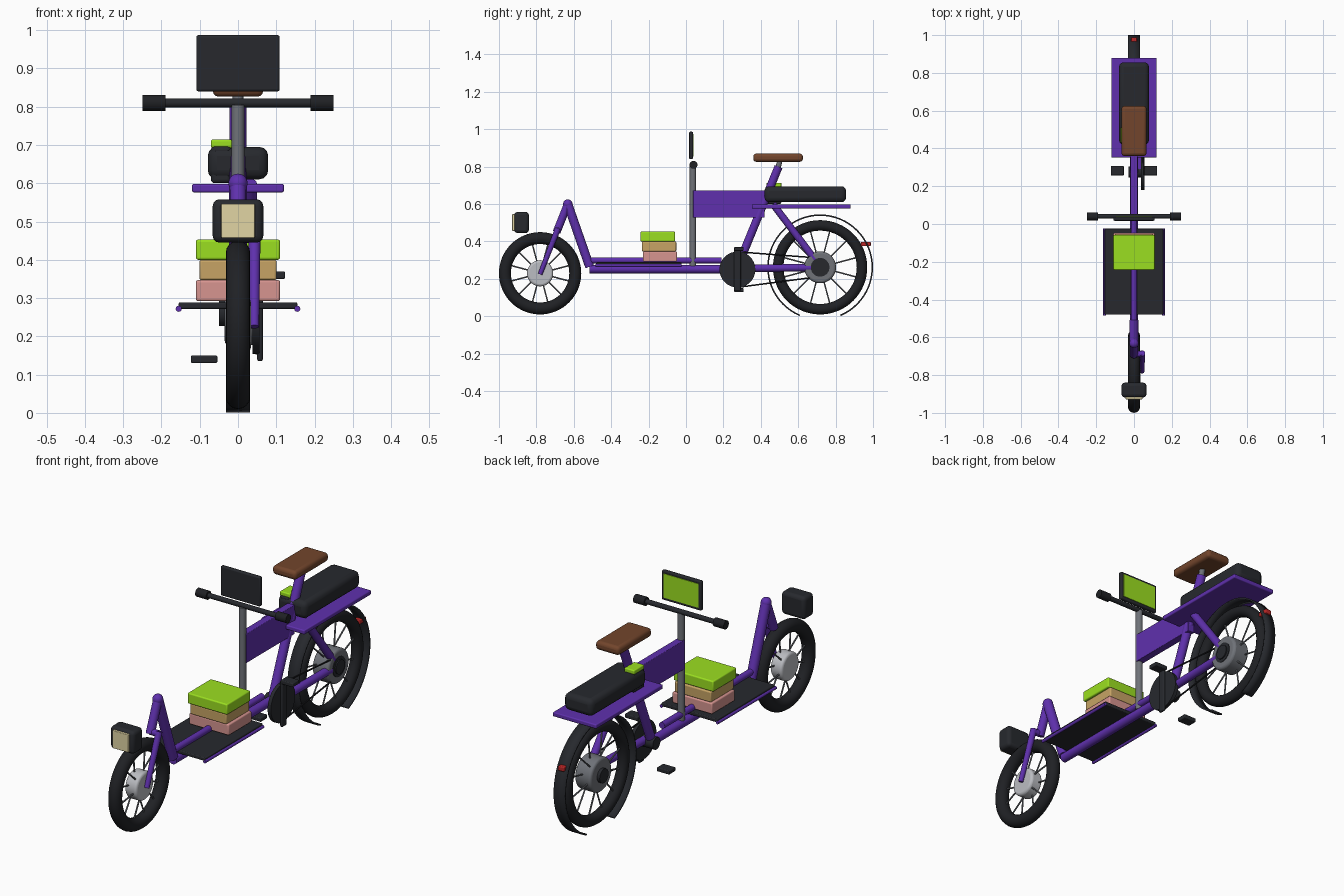
import bpy, bmesh, math
from mathutils import Vector

if "Cube" in bpy.data.objects:
    bpy.data.objects.remove(bpy.data.objects["Cube"])


def mat(name, c):
    m = bpy.data.materials.new(name)
    m.diffuse_color = (*c, 1)
    m.use_nodes = True
    m.node_tree.nodes["Principled BSDF"].inputs["Base Color"].default_value = m.diffuse_color
    return m


PURPLE = mat("purple", (0.115, 0.03, 0.42))
BLACK = mat("black", (0.02, 0.022, 0.027))
RUBBER = mat("rubber", (0.014, 0.015, 0.018))
STEEL = mat("steel", (0.16, 0.17, 0.19))
SILVER = mat("silver", (0.5, 0.51, 0.54))
GREEN = mat("green", (0.33, 0.74, 0.015))
BROWN = mat("brown", (0.17, 0.06, 0.025))
PINK = mat("pink", (0.68, 0.30, 0.28))
TAN = mat("tan", (0.57, 0.37, 0.13))
CREAM = mat("cream", (0.75, 0.66, 0.37))
RED = mat("red", (0.5, 0.02, 0.02))


def finish(ob, name, m):
    ob.name = name
    ob.data.materials.append(m)
    bpy.ops.object.select_all(action='DESELECT')
    ob.select_set(True)
    bpy.context.view_layer.objects.active = ob
    bpy.ops.object.shade_smooth_by_angle(angle=math.radians(40))
    return ob


def box(name, x, y, z, m, bevel=0.006):
    """Box from (min, max) ranges, with rounded edges."""
    bpy.ops.mesh.primitive_cube_add(size=1)
    ob = bpy.context.object
    for v in ob.data.vertices:
        v.co = [(r[0] + r[1]) / 2 + c * (r[1] - r[0]) for r, c in zip((x, y, z), v.co)]
    if bevel:
        b = ob.modifiers.new("bevel", 'BEVEL')
        b.width, b.segments = bevel, 3
    return finish(ob, name, m)


def tube(name, a, b, r, m, r2=None, sides=24):
    """Straight round bar from a to b."""
    a, b = Vector(a), Vector(b)
    d = b - a
    bpy.ops.mesh.primitive_cone_add(vertices=sides, radius1=r, radius2=r if r2 is None else r2,
                                    depth=d.length, location=(a + b) / 2,
                                    rotation=d.to_track_quat('Z', 'Y').to_euler())
    return finish(bpy.context.object, name, m)


def wheel(name, y, z, R, minor, hub_r, hub_x, hub_mat):
    bpy.ops.mesh.primitive_torus_add(major_segments=64, minor_segments=16, major_radius=R - minor,
                                     minor_radius=minor, location=(0, y, z),
                                     rotation=(0, math.pi / 2, 0))
    finish(bpy.context.object, name + "_tyre", RUBBER)
    hub = tube(name + "_hub", (hub_x[0], y, z), (hub_x[1], y, z), hub_r, hub_mat, sides=40)
    b = hub.modifiers.new("bevel", 'BEVEL')
    b.width, b.segments = 0.012, 3
    for i in range(12):
        t = math.tau * (i + 0.5) / 12
        c, s = math.cos(t), math.sin(t)
        k = 0.014 * (-1) ** i
        tube(name + "_spoke", (k, y + c * hub_r * 0.9, z + s * hub_r * 0.9),
             (0, y + c * (R - minor * 1.5), z + s * (R - minor * 1.5)), 0.004, STEEL, sides=8)


# Wheels
FY, FZ, RY, RZ = -0.78, 0.23, 0.717, 0.262
wheel("front_wheel", FY, FZ, 0.22, 0.032, 0.07, (-0.032, 0.034), SILVER)
wheel("rear_wheel", RY, RZ, 0.252, 0.028, 0.085, (-0.035, 0.055), STEEL)
tube("rear_axle_cap", (-0.05, RY, RZ), (0.064, RY, RZ), 0.035, BLACK)

# Rear mudguard: thin arc open at the bottom
bm = bmesh.new()
rows = []
for i in range(57):
    t = math.radians(-67 + 314 * i / 56)
    rows.append([bm.verts.new((x, RY + 0.279 * math.cos(t), RZ + 0.279 * math.sin(t)))
                 for x in (-0.031, 0.031)])
for p, q in zip(rows, rows[1:]):
    bm.faces.new((p[0], p[1], q[1], q[0]))
bmesh.ops.recalc_face_normals(bm, faces=bm.faces)
me = bpy.data.meshes.new("mudguard")
bm.to_mesh(me)
bm.free()
guard = bpy.data.objects.new("mudguard", me)
bpy.context.collection.objects.link(guard)
guard.modifiers.new("thickness", 'SOLIDIFY').thickness = 0.008
guard.modifiers["thickness"].offset = 0
finish(guard, "mudguard", BLACK)
box("tail_light", (-0.016, 0.016), (0.935, 0.988), (0.375, 0.398), RED, 0.004)

# Front fork and head tubes
apex = (0, -0.632, 0.60)
tube("head_tube", apex, (0, -0.692, 0.45), 0.021, PURPLE)
tube("fork_crown", (0, -0.688, 0.46), (0.043, -0.688, 0.46), 0.016, PURPLE)
tube("fork_leg", (0.043, -0.684, 0.47), (0.043, FY, FZ - 0.005), 0.016, PURPLE, 0.012)
tube("front_down_tube", apex, (0, -0.515, 0.265), 0.024, PURPLE)
bpy.ops.mesh.primitive_uv_sphere_add(segments=24, ring_count=12, radius=0.025, location=apex)
finish(bpy.context.object, "head_joint", PURPLE)

# Main frame
tube("lower_tube", (0, -0.515, 0.252), (0, 0.28, 0.252), 0.022, PURPLE)
tube("upper_tube", (0, -0.53, 0.299), (0, 0.19, 0.299), 0.016, PURPLE)
tube("seat_tube", (0, 0.27, 0.25), (0, 0.495, 0.80), 0.022, PURPLE)
tube("seat_post", (0, 0.488, 0.78), (0, 0.503, 0.835), 0.014, STEEL)
tube("chain_stay", (0.03, 0.28, 0.256), (0.038, RY - 0.03, 0.26), 0.02, PURPLE)
tube("seat_stay", (0.03, 0.465, 0.60), (0.038, RY - 0.01, 0.28), 0.019, PURPLE)
box("frame_panel", (-0.019, 0.019), (0.038, 0.42), (0.527, 0.673), PURPLE, 0.003)

# Cargo deck and load
box("cargo_deck", (-0.155, 0.155), (-0.48, -0.025), (0.272, 0.289), BLACK, 0.004)
for s in (-1, 1):
    tube("deck_rail", (s * 0.155, -0.485, 0.272), (s * 0.155, -0.025, 0.272), 0.008, PURPLE, sides=12)
box("bottom_parcel", (-0.11, 0.11), (-0.23, -0.048), (0.292, 0.347), PINK)
box("middle_parcel", (-0.101, 0.101), (-0.236, -0.052), (0.347, 0.40), TAN)
box("top_parcel", (-0.11, 0.11), (-0.243, -0.058), (0.40, 0.453), GREEN)

# Headlamp
box("headlamp", (-0.066, 0.066), (-0.918, -0.84), (0.445, 0.558), BLACK, 0.017)
box("headlamp_lens", (-0.044, 0.044), (-0.929, -0.91), (0.457, 0.546), CREAM, 0.003)

# Steering column, handlebar, screen
tube("steering_column", (0, 0.037, 0.27), (0, 0.037, 0.805), 0.017, STEEL)
tube("handlebar", (-0.24, 0.04, 0.81), (0.24, 0.04, 0.81), 0.012, BLACK)
for s in (-1, 1):
    tube("grip", (s * 0.19, 0.04, 0.81), (s * 0.25, 0.04, 0.81), 0.021, RUBBER)
box("display", (-0.109, 0.109), (0.017, 0.037), (0.84, 0.987), BLACK, 0.006)
box("display_screen", (-0.096, 0.096), (0.03, 0.0395), (0.854, 0.974), GREEN, 0)

# Saddle, rear deck, cushion, small pack
box("saddle", (-0.066, 0.066), (0.36, 0.625), (0.826, 0.87), BROWN, 0.016)
box("rear_deck", (-0.12, 0.12), (0.352, 0.88), (0.576, 0.598), PURPLE, 0.005)
box("rear_cushion", (-0.079, 0.079), (0.42, 0.856), (0.61, 0.695), BLACK, 0.024)
box("side_pack", (-0.071, -0.018), (0.425, 0.51), (0.60, 0.697), BLACK, 0.01)
box("side_pack_lid", (-0.071, -0.015), (0.43, 0.51), (0.692, 0.714), GREEN, 0.005)

# Drive: chainring, crank, pedals, chain
CY, CZ = 0.275, 0.25
tube("chainring", (0.038, CY, CZ), (0.056, CY, CZ), 0.096, BLACK, sides=40)
tube("bottom_bracket", (-0.03, CY, CZ), (0.045, CY, CZ), 0.03, BLACK)
box("crank", (0.05, 0.065), (CY - 0.018, CY + 0.018), (0.135, 0.367), BLACK, 0.006)
for s, z in ((1, 0.36), (-1, 0.14)):
    box("pedal", sorted((s * 0.054, s * 0.123)), (0.257, 0.308), (z - 0.01, z + 0.01), BLACK, 0.004)
tube("rear_sprocket", (0.045, RY, RZ), (0.058, RY, RZ), 0.05, BLACK, sides=32)
for s in (-1, 1):
    tube("chain_run", (0.049, CY + 0.01, CZ + s * 0.094), (0.049, RY, RZ + s * 0.049), 0.004, RUBBER, sides=8)
